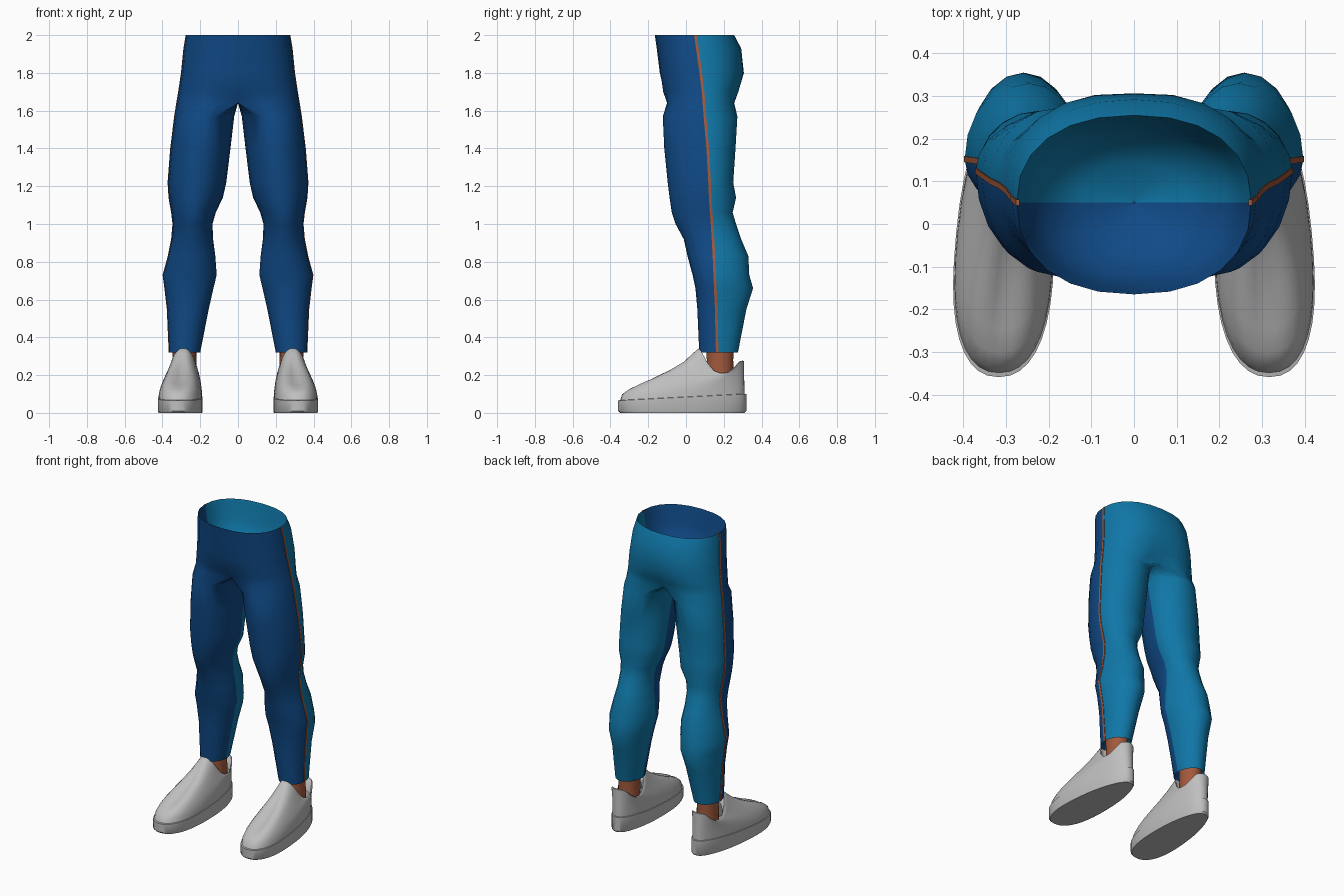
import bpy, bmesh, math
from math import sin, cos, pi, radians

if "Cube" in bpy.data.objects:
    bpy.data.objects.remove(bpy.data.objects["Cube"])

N = 20


def material(name, rgb):
    m = bpy.data.materials.new(name)
    m.diffuse_color = (*rgb, 1)
    m.use_nodes = True
    m.node_tree.nodes["Principled BSDF"].inputs["Base Color"].default_value = m.diffuse_color
    return m


NAVY = material("dark blue cloth", (0.005, 0.068, 0.242))
TEAL = material("light blue cloth", (0.005, 0.185, 0.39))
SKIN = material("brown skin", (0.36, 0.10, 0.045))
GREY = material("shoe grey", (0.52, 0.52, 0.52))
PALE = material("lining pale grey", (0.72, 0.72, 0.72))


def spow(v, e):
    return math.copysign(abs(v) ** e, v)


def interp(table, x):
    if x <= table[0][0]:
        return table[0][1]
    for (a, fa), (b, fb) in zip(table, table[1:]):
        if x <= b:
            return fa + (fb - fa) * (x - a) / (b - a)
    return table[-1][1]


def loft(name, rings, mats, rule=None, cap_start=False, cap_end=False, angle=50):
    """Skin closed rings, drop faces on the mirror plane, mirror over x."""
    bm = bmesh.new()
    vs = [[bm.verts.new(p) for p in r] for r in rings]
    n = len(rings[0])
    for i in range(len(vs) - 1):
        for k in range(n):
            j = (k + 1) % n
            quad = (vs[i][k], vs[i][j], vs[i + 1][j], vs[i + 1][k])
            if all(abs(v.co.x) < 1e-5 for v in quad):
                continue
            f = bm.faces.new(quad)
            f.material_index = rule(i, k) if rule else 0
    if cap_start:
        bm.faces.new(vs[0][::-1])
    if cap_end:
        bm.faces.new(vs[-1])
    bmesh.ops.remove_doubles(bm, verts=bm.verts, dist=1e-5)
    bmesh.ops.delete(bm, geom=[v for v in bm.verts if not v.link_faces], context='VERTS')
    me = bpy.data.meshes.new(name)
    bm.to_mesh(me)
    bm.free()
    ob = bpy.data.objects.new(name, me)
    bpy.context.collection.objects.link(ob)
    for m in mats:
        me.materials.append(m)
    bpy.ops.object.select_all(action='DESELECT')
    ob.select_set(True)
    bpy.context.view_layer.objects.active = ob
    bpy.ops.object.shade_smooth_by_angle(angle=radians(angle))
    mod = ob.modifiers.new("mirror", 'MIRROR')
    mod.use_clip = True
    mod.merge_threshold = 0.0005
    return ob


# Trouser leg: z, outer x, inner x, front y, back y, side seam y
LEG = [
    (0.32, 0.365, 0.20, 0.07, 0.275, 0.165),
    (0.55, 0.375, 0.155, 0.06, 0.32, 0.16),
    (0.66, 0.388, 0.13, 0.05, 0.355, 0.155),
    (0.73, 0.397, 0.113, 0.035, 0.335, 0.152),
    (0.83, 0.37, 0.12, 0.008, 0.33, 0.148),
    (0.92, 0.352, 0.132, -0.012, 0.292, 0.143),
    (1.00, 0.345, 0.135, -0.055, 0.265, 0.138),
    (1.06, 0.352, 0.118, -0.075, 0.247, 0.133),
    (1.14, 0.366, 0.08, -0.087, 0.265, 0.128),
    (1.22, 0.371, 0.062, -0.097, 0.25, 0.125),
    (1.40, 0.357, 0.04, -0.115, 0.262, 0.115),
    (1.57, 0.336, 0.02, -0.123, 0.272, 0.10),
]
# Hips: z, half width, front y, back y, side seam y, centre depth
HIPS = [
    (1.64, 0.325, -0.127, 0.277, 0.095, 0.72),
    (1.70, 0.315, -0.133, 0.288, 0.09, 0.92),
    (1.80, 0.300, -0.143, 0.311, 0.078, 0.98),
    (1.93, 0.287, -0.155, 0.292, 0.06, 1.0),
    (2.00, 0.275, -0.165, 0.255, 0.05, 1.0),
]
CENTRE = 108  # leg angle that meets the body's centre line


def leg_ring(z, xo, xi, yf, yb, ys):
    pts = []
    for k in range(N):
        t = 2 * pi * k / N
        s = sin(t)
        pts.append(((xo + xi) / 2 + (xo - xi) / 2 * cos(t),
                    ys + s * ((yb - ys) if s > 0 else (ys - yf)), z))
    return pts


def hip_ring(z, w, yf, yb, ys, depth):
    pts = []
    for k in range(N):
        deg = 360 * k / N
        deg = deg - 360 if deg > 180 else deg
        ext = (yb - ys) if deg > 0 else (ys - yf)
        a = abs(deg)
        if a < CENTRE - 0.01:
            t = radians(deg * 90 / CENTRE)
            d = 1 - (1 - depth) * (a / CENTRE) ** 6
            pts.append((w * spow(cos(t), 0.88), ys + spow(sin(t), 0.88) * ext * d, z))
        else:
            y = math.copysign(ext * depth * (180 - a) / (180 - CENTRE), deg)
            pts.append((0, ys + y, z))
    return pts


def scaled(ring, s, cx, cy, z):
    return [(cx + (x - cx) * s, cy + (y - cy) * s, z) for x, y, _ in ring]


# Trousers: turned-in hem, leg, hips, then hollow waist lining
hem = leg_ring(*LEG[0])
rings = [scaled(hem, 0.7, 0.2825, 0.17, 0.37)]
rings += [leg_ring(*r) for r in LEG] + [hip_ring(*r) for r in HIPS]
for s, z in ((0.97, 1.97), (0.92, 1.88), (0.78, 1.78), (0.45, 1.71), (0.01, 1.69)):
    rings.append(scaled(hip_ring(*HIPS[-1]), s, 0, 0.05, z))
loft("trousers", rings, [NAVY, TEAL], lambda i, k: 1 if k < N // 2 else 0)

# Thin skin-coloured strip along each outer seam
path = [(r[0], r[1], r[5]) for r in LEG] + [(r[0], r[1], r[4]) for r in HIPS]
H = 0.007
strip = [[(x - 0.006, y - H, z), (x + 0.002, y - H, z),
          (x + 0.002, y + H, z), (x - 0.006, y + H, z)] for z, x, y in path]
loft("side_seam_strip", strip, [SKIN], cap_start=True, cap_end=True)

# Ankles
loft("ankle", [[(0.283 + 0.062 * s * cos(2 * pi * k / 20),
                 0.18 + 0.07 * s * sin(2 * pi * k / 20), z) for k in range(20)]
               for z, s in ((0.11, 1.1), (0.2, 1.03), (0.28, 1.0), (0.4, 1.05))],
     [SKIN], cap_start=True, cap_end=True)

# Shoe outlines
M = 40
ANGLES = [2 * pi * k / M for k in range(M)]


def sole_point(t, s=1.0):
    y = -0.02 + 0.339 * s * spow(sin(t), 0.88)
    x = 0.301 - 0.045 * y + 0.115 * s * spow(cos(t), 0.88) * (1 - 0.2 * sin(t))
    return x, y


def sole_top(y):
    return interp([(-0.36, 0.065), (0.32, 0.10)], y)


def sole_ring(s, zf):
    return [(*p, zf(p[1])) for p in (sole_point(t, s) for t in ANGLES)]


loft("shoe_sole", [sole_ring(0.97, lambda y: 0.0), sole_ring(1.0, lambda y: 0.01),
                   sole_ring(1.0, sole_top), sole_ring(0.95, lambda y: sole_top(y) + 0.003)],
     [GREY], cap_start=True, cap_end=True, angle=40)

# Shoe upper: swept from the sole edge to the dipped collar
COLLAR = [(0.065, 0.338), (0.09, 0.30), (0.115, 0.255), (0.15, 0.218), (0.19, 0.207),
          (0.225, 0.213), (0.26, 0.24), (0.285, 0.27), (0.305, 0.275)]
RISE = [(0, 0), (0.03, 0.13), (0.12, 0.22), (0.38, 0.36), (0.62, 0.53),
        (0.81, 0.72), (0.93, 0.9), (1, 1)]


def collar_point(t, s=1.0):
    return 0.29 + 0.083 * s * cos(t), 0.184 + 0.122 * s * sin(t)


def upper_ring(u):
    pts = []
    for t in ANGLES:
        bx, by = sole_point(t, 0.975)
        cx, cy = collar_point(t)
        zb, zc = sole_top(by) - 0.003, interp(COLLAR, cy)
        side = abs(cos(t))
        f = interp(RISE, u) * (1 - side) + u ** 0.55 * side
        pts.append((bx + (cx - bx) * u, by + (cy - by) * u, zb + (zc - zb) * f))
    return pts


def lining_ring(s, drop):
    pts = []
    for t in ANGLES:
        y = collar_point(t)[1]
        pts.append((*collar_point(t, s), interp(COLLAR, y) - drop))
    return pts


STEPS = (0, 0.03, 0.12, 0.25, 0.38, 0.5, 0.62, 0.72, 0.81, 0.93, 1)
upper = [upper_ring(u) for u in STEPS]
upper += [lining_ring(0.95, -0.002), lining_ring(0.89, 0.012), lining_ring(0.84, 0.08)]
loft("shoe_upper", upper, [GREY, PALE],
     lambda i, k: 1 if i >= len(STEPS) else 0, angle=60)
